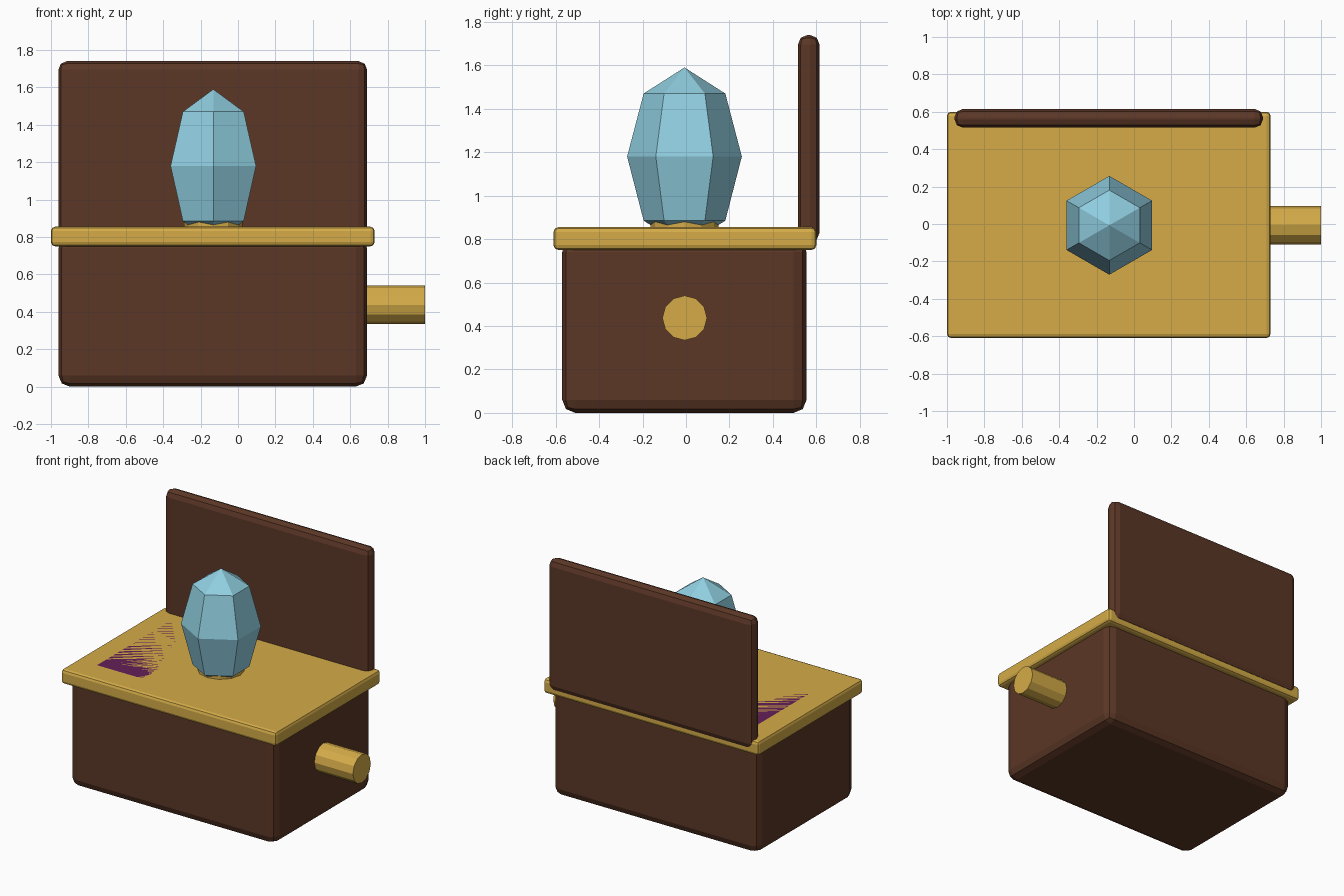
import bpy, bmesh
from math import pi, cos, sin, radians
from mathutils import Matrix

if "Cube" in bpy.data.objects:
    bpy.data.objects.remove(bpy.data.objects["Cube"], do_unlink=True)


def material(name, r, g, b):
    mat = bpy.data.materials.new(name)
    mat.use_nodes = True
    mat.diffuse_color = (r, g, b, 1)
    mat.node_tree.nodes["Principled BSDF"].inputs["Base Color"].default_value = (r, g, b, 1)
    return mat


brown = material("dark wood", 0.105, 0.038, 0.019)
gold = material("brass", 0.66, 0.41, 0.065)
blue = material("pale blue crystal", 0.28, 0.62, 0.75)
purple = material("purple velvet", 0.13, 0.014, 0.10)


def finish(name, bm, mat):
    bmesh.ops.recalc_face_normals(bm, faces=bm.faces)
    mesh = bpy.data.meshes.new(name)
    bm.to_mesh(mesh)
    bm.free()
    mesh.materials.append(mat)
    obj = bpy.data.objects.new(name, mesh)
    bpy.context.collection.objects.link(obj)
    return obj


def block(name, low, high, mat, bevel=0):
    """Box between two corners, with optional rounded edges."""
    bm = bmesh.new()
    bmesh.ops.create_cube(bm, size=1)
    for v in bm.verts:
        v.co = [lo + (c + 0.5) * (hi - lo) for c, lo, hi in zip(v.co, low, high)]
    if bevel:
        bmesh.ops.bevel(bm, geom=bm.edges[:], offset=bevel, segments=2,
                        profile=0.5, affect='EDGES')
    return finish(name, bm, mat)


def cylinder(name, centre, radius, depth, sides, mat, turn=Matrix()):
    bm = bmesh.new()
    bmesh.ops.create_cone(bm, cap_ends=True, segments=sides, radius1=radius,
                          radius2=radius, depth=depth,
                          matrix=Matrix.Translation(centre) @ turn)
    return finish(name, bm, mat)


# Wooden case, brass rim, velvet panel flush with the rim, upright lid
block("case", (-0.96, -0.57, 0), (0.69, 0.555, 0.8), brown, 0.06)
block("rim", (-1, -0.61, 0.75), (0.73, 0.6, 0.855), gold, 0.022)
block("velvet_panel", (-0.84, -0.42, 0.847), (0.56, 0.4, 0.855), purple)
block("lid", (-0.96, 0.515, 0.785), (0.69, 0.615, 1.74), brown, 0.045)

# Side handle
cylinder("handle", (0.8, -0.006, 0.437), 0.103, 0.4, 12, gold,
         Matrix.Rotation(pi / 2, 4, 'Y'))

# Crystal on a brass seat
cx, cy = -0.132, -0.007
cylinder("crystal_seat", (cx, cy, 0.85), 0.156, 0.06, 12, gold)

bm = bmesh.new()
rings = []
for z, radius in ((0.885, 0.188), (1.18, 0.264), (1.47, 0.188)):
    rings.append([bm.verts.new((cx + radius * cos(a), cy + radius * sin(a), z))
                  for a in (radians(30 + 60 * i) for i in range(6))])
bottom = bm.verts.new((cx, cy, 0.765))
top = bm.verts.new((cx, cy, 1.59))
for i in range(6):
    j = (i + 1) % 6
    for lower, upper in zip(rings, rings[1:]):
        bm.faces.new((lower[i], lower[j], upper[j], upper[i]))
    bm.faces.new((rings[0][j], rings[0][i], bottom))
    bm.faces.new((rings[-1][i], rings[-1][j], top))
finish("crystal", bm, blue)
